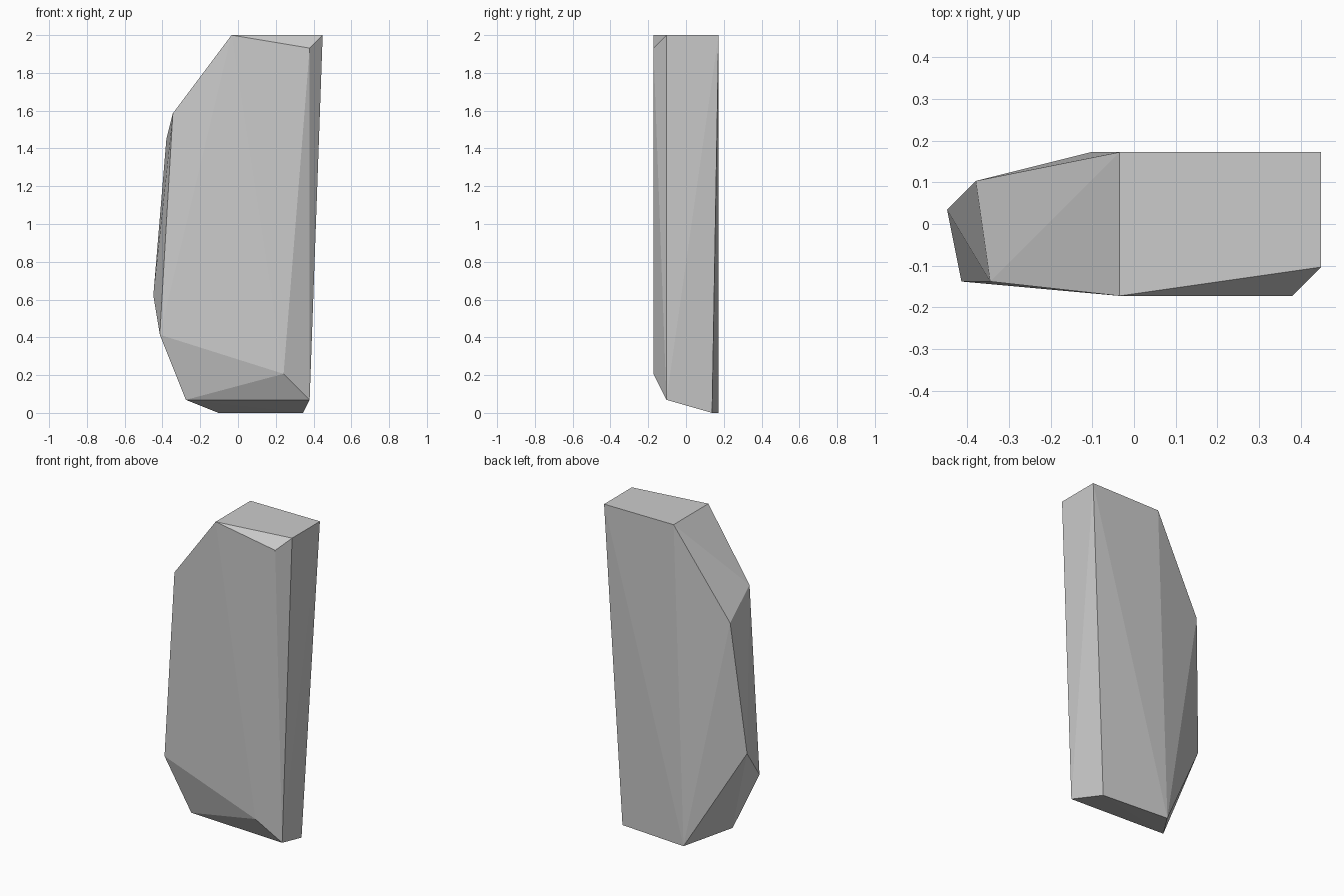
import bpy, bmesh

if "Cube" in bpy.data.objects:
    bpy.data.objects.remove(bpy.data.objects["Cube"])

UNIT = 1 / 29  # corner positions sit on a 1/29 grid

# faceted slab: corner rings from the top down
top = [(-1, 5, 58), (13, 5, 58), (13, -3, 58), (-1, -5, 58), (11, -5, 56)]
left_side = [(-10, -4, 46), (-11, 3, 42), (-13, 1, 18), (-12, -4, 12)]
base = [(7, -5, 6), (-8, -2, 2), (11, -3, 2), (10, 4, 0), (-3, 5, 0)]

bm = bmesh.new()
for corner in top + left_side + base:
    bm.verts.new([c * UNIT for c in corner])
bmesh.ops.convex_hull(bm, input=bm.verts[:])
bmesh.ops.recalc_face_normals(bm, faces=bm.faces[:])

mesh = bpy.data.meshes.new("stone_slab")
bm.to_mesh(mesh)
bm.free()
slab = bpy.data.objects.new("stone_slab", mesh)
bpy.context.collection.objects.link(slab)
